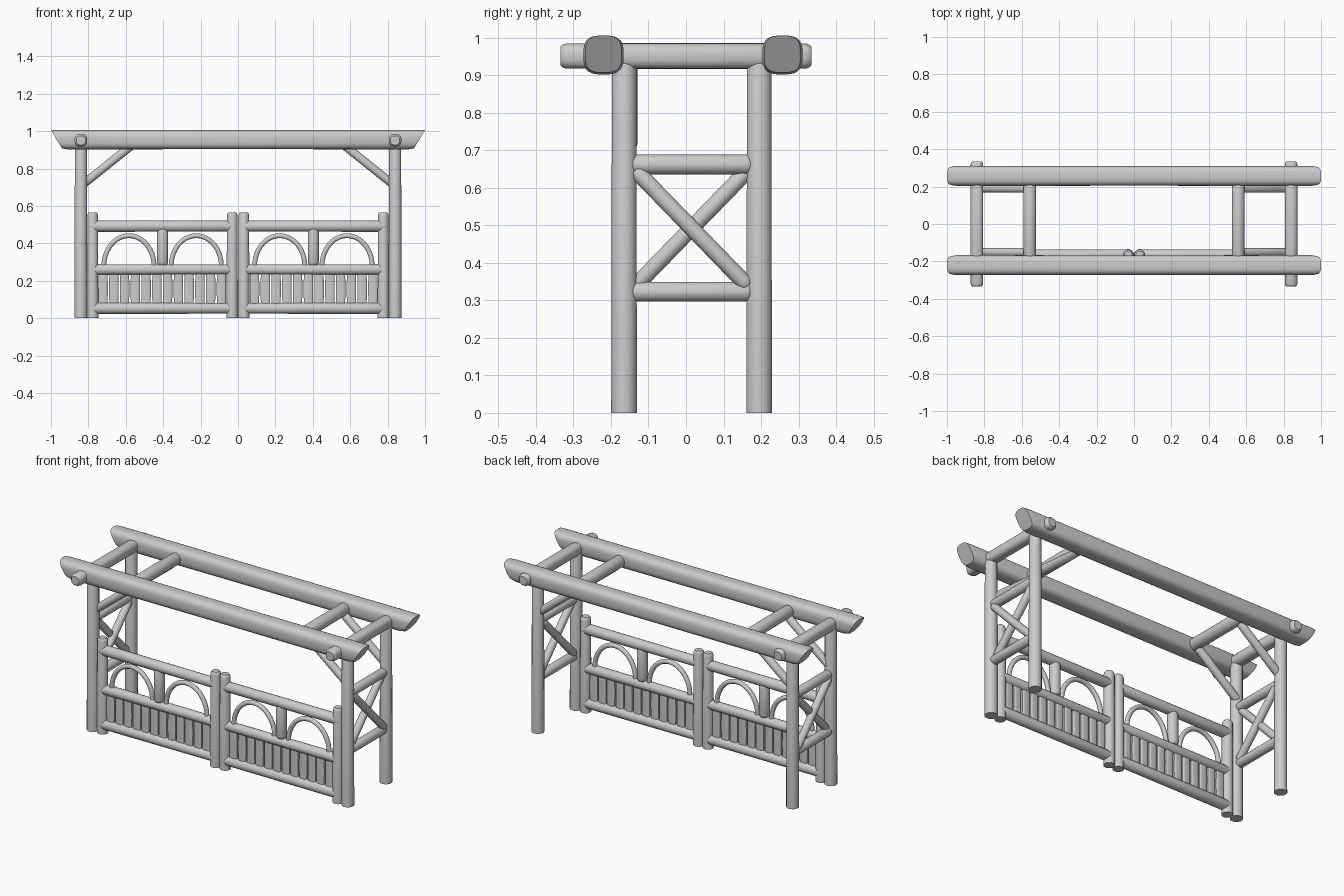
import bpy, bmesh
from math import sin, cos, pi, radians, copysign
from mathutils import Vector

if "Cube" in bpy.data.objects:
    bpy.data.objects.remove(bpy.data.objects["Cube"])


def finish(name, bm):
    bmesh.ops.recalc_face_normals(bm, faces=bm.faces)
    me = bpy.data.meshes.new(name)
    bm.to_mesh(me)
    bm.free()
    for p in me.polygons:
        p.use_smooth = True
    me.set_sharp_from_angle(angle=radians(40))
    ob = bpy.data.objects.new(name, me)
    bpy.context.collection.objects.link(ob)
    return ob


def skin(name, rings, closed_ends=True):
    """Bridge a list of equal-length point rings into a capped solid."""
    bm = bmesh.new()
    vs = [[bm.verts.new(p) for p in r] for r in rings]
    n = len(vs[0])
    for a, b in zip(vs, vs[1:]):
        for i in range(n):
            bm.faces.new((a[i], a[(i + 1) % n], b[(i + 1) % n], b[i]))
    bm.faces.new(vs[0])
    bm.faces.new(vs[-1])
    return finish(name, bm)


def section(n, power=1.0):
    """Unit circle, squared off when power < 1."""
    out = []
    for i in range(n):
        a = 2 * pi * (i + 0.5) / n
        out.append((copysign(abs(cos(a)) ** power, cos(a)),
                    copysign(abs(sin(a)) ** power, sin(a))))
    return out


def log(name, a, b, r, r2=None, round_a=True, round_b=True, power=1.0):
    """Round timber from a to b with softened ends."""
    a, b = Vector(a), Vector(b)
    r2 = r if r2 is None else r2
    d = (b - a).normalized()
    ref = Vector((0, 1, 0)) if abs(d.y) < 0.9 else Vector((0, 0, 1))
    u = d.cross(ref).normalized()
    v = d.cross(u)
    soft = [(0.0, 0.72), (0.006, 0.9), (0.016, 1.0)]
    steps = [(a + d * o, r * s) for o, s in soft] if round_a else [(a, r)]
    steps += [(b - d * o, r2 * s) for o, s in reversed(soft)] if round_b else [(b, r2)]
    return skin(name, [[p + (u * c + v * s) * k for c, s in section(16, power)]
                       for p, k in steps])


FRONT, BACK = -0.165, 0.195

# long roof beams with slanted ends
for name, yc in (("front_beam", -0.22), ("back_beam", 0.257)):
    rings = []
    for x, k in ((-1, 0.9), (-0.97, 1), (0, 0.97), (0.97, 1), (1, 0.9)):
        ring = []
        for c, s in section(24, 0.65):
            y, z = yc + 0.054 * c * k, 0.954 + 0.052 * s * (k if s < 0 else 1)
            ring.append((x - copysign(0.06 * (1 - s) / 2, x) if x else 0, y, z))
        rings.append(ring)
    skin(name, rings)

for side, tag in ((-1, "left"), (1, "right")):
    X = 0.84 * side
    # cross logs
    log(tag + "_end_cross_log", (X, -0.335, 0.951), (X, 0.335, 0.951), 0.034, power=0.75)
    log(tag + "_inner_cross_log", (0.557 * side, -0.2, 0.951), (0.557 * side, 0.235, 0.951), 0.035)
    # corner posts and knee braces
    for y, by, row in ((FRONT, -0.152, "front"), (BACK, 0.19, "back")):
        log(f"{tag}_{row}_post", (X, y, 0), (X, y, 0.94), 0.035, 0.033, round_a=False)
        log(f"{tag}_{row}_knee_brace", (0.835 * side, by, 0.71), (0.565 * side, by, 0.926), 0.023)
    # side rails and crossed braces
    for z, part in ((0.662, "upper"), (0.323, "lower")):
        log(f"{tag}_{part}_side_rail", (X, -0.147, z), (X, 0.177, z), 0.027)
    log(tag + "_cross_brace_a", (X + 0.008 * side, -0.135, 0.647), (X + 0.008 * side, 0.165, 0.338), 0.022)
    log(tag + "_cross_brace_b", (X - 0.008 * side, 0.165, 0.647), (X - 0.008 * side, -0.135, 0.338), 0.022)

    # gate leaf: stiles
    for x, part in ((0.777, "outer"), (0.031, "inner")):
        log(f"{tag}_gate_{part}_stile", (x * side, FRONT, 0), (x * side, FRONT, 0.566),
            0.031, 0.029, round_a=False)
    # gate leaf: rails
    for z, part, r in ((0.492, "top", 0.031), (0.26, "middle", 0.029), (0.053, "bottom", 0.031)):
        log(f"{tag}_gate_{part}_rail", (0.795 * side, FRONT, z), (0.02 * side, FRONT, z), r, r * 0.95)
    # gate leaf: centre stub and two bent arches
    log(tag + "_gate_centre_stub", (0.403 * side, FRONT, 0.283), (0.403 * side, FRONT, 0.48), 0.03)
    for cx, part in ((0.583, "outer"), (0.223, "inner")):
        rings = []
        for i in range(25):
            t = pi * i / 24
            n = Vector((cos(t), 0, sin(t)))
            p = Vector((cx * side + 0.134 * cos(t), FRONT, 0.28 + 0.161 * sin(t)))
            rings.append([p + 0.0135 * (n * c + Vector((0, 1, 0)) * s) for c, s in section(10)])
        skin(f"{tag}_gate_{part}_arch", rings)
    # gate leaf: upright slats
    count, x0, x1 = 12, 0.06, 0.75
    w = (x1 - x0) / count
    for i in range(count):
        x = (x0 + w * (i + 0.5)) * side
        rings = [[(x + (w * 0.5 - 0.003) * c * k, FRONT + 0.012 * s, z)
                  for c, s in section(12, 0.5)]
                 for z, k in ((0.07, 0.96), (0.155, 1.0), (0.245, 0.96))]
        skin(f"{tag}_gate_slat_{i + 1}", rings)
